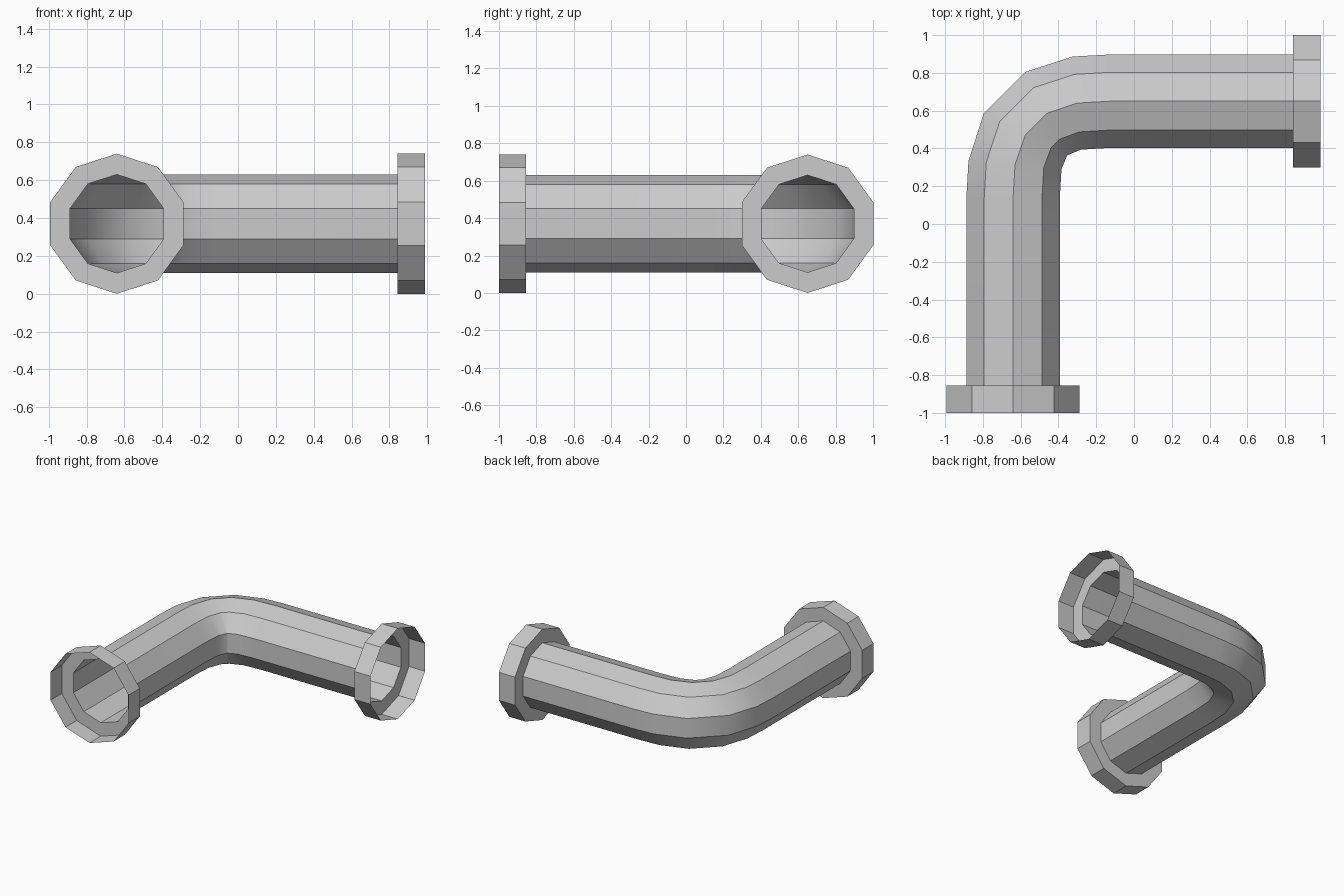
import bpy, bmesh
from math import sin, cos, pi, radians

if "Cube" in bpy.data.objects:
    bpy.data.objects.remove(bpy.data.objects["Cube"])

SIDES, Z = 10, 0.37
PIPE_R, FLANGE_R = 0.26, 0.37


def ring(bm, x, y, turn, r):
    """Ten-sided ring, corner up, whose axis is turned from +y towards +x."""
    a = radians(turn)
    verts = []
    for i in range(SIDES):
        t = 2 * pi * i / SIDES
        s = r * sin(t)
        verts.append(bm.verts.new((x + s * cos(a), y - s * sin(a), Z + r * cos(t))))
    return verts


def sheet(name, rings):
    """Open surface through a run of rings (x, y, turn, radius)."""
    bm = bmesh.new()
    loops = [ring(bm, *r) for r in rings]
    for a, b in zip(loops, loops[1:]):
        for i in range(SIDES):
            j = (i + 1) % SIDES
            bm.faces.new((a[i], a[j], b[j], b[i]))
    mesh = bpy.data.meshes.new(name)
    bm.normal_update()
    # outward winding: the first strip's top face must not point inward
    bm.faces.ensure_lookup_table()
    f = bm.faces[-SIDES]
    if f.normal.z < 0:
        bmesh.ops.reverse_faces(bm, faces=bm.faces[:])
    bm.to_mesh(mesh)
    bm.free()
    obj = bpy.data.objects.new(name, mesh)
    bpy.context.collection.objects.link(obj)
    bpy.ops.object.select_all(action='DESELECT')
    obj.select_set(True)
    bpy.context.view_layer.objects.active = obj
    bpy.ops.object.shade_smooth_by_angle(angle=radians(30))
    return obj


# Elbow pipe: straight arm, rounded bend, straight arm
path = [(-0.64, -0.855, 0), (-0.64, 0.14, 0), (-0.63, 0.313, 5),
        (-0.575, 0.473, 27), (-0.463, 0.585, 63), (-0.303, 0.64, 85),
        (-0.13, 0.65, 90), (0.842, 0.65, 90)]
sheet("elbow_pipe", [(*p, PIPE_R) for p in path])

# Open cup flanges: annular back plate, then outer rim
sheet("front_flange", [(-0.64, -0.855, 0, PIPE_R), (-0.64, -0.855, 0, FLANGE_R),
                       (-0.64, -1.0, 0, FLANGE_R)])
sheet("side_flange", [(0.842, 0.65, 90, PIPE_R), (0.842, 0.65, 90, FLANGE_R),
                      (0.987, 0.65, 90, FLANGE_R)])
